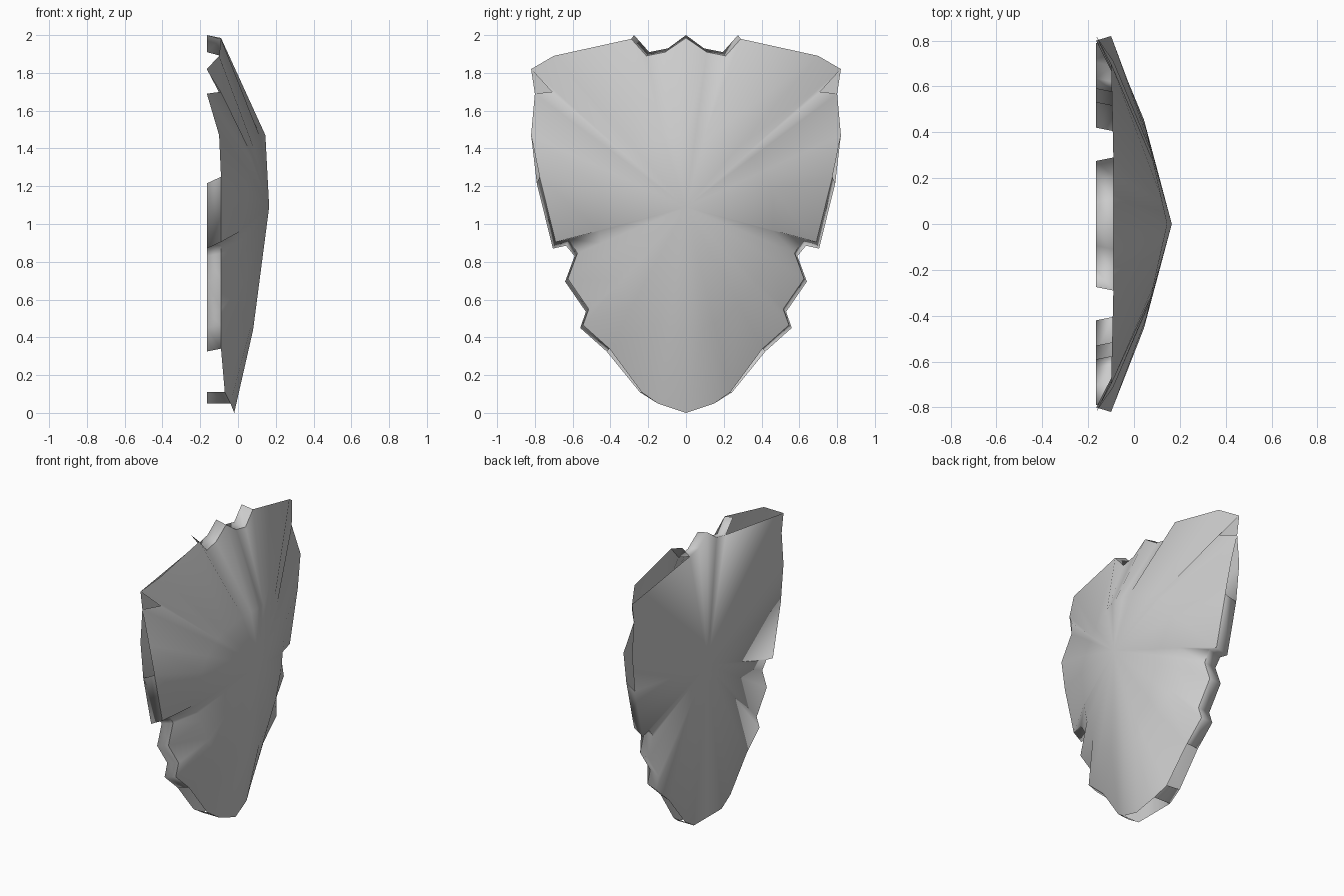
import bpy, bmesh, math

cube = bpy.data.objects.get("Cube")
if cube:
    bpy.data.objects.remove(cube, do_unlink=True)

MID_Z, BACK_X = 1.09, -0.165

grey = bpy.data.materials.new("plain grey")
grey.use_nodes = True
grey.diffuse_color = (0.6, 0.6, 0.6, 1)
grey.node_tree.nodes["Principled BSDF"].inputs["Base Color"].default_value = grey.diffuse_color

# Half of the notched rim, from top to tip: y, z, x and the wall to the next point.
# "wall" is closed, "open" is a gap, "flap" is a gap whose point the back plate skips.
RIM = [
    (0, 1.985, -.09, "wall"), (.11, 1.91, -.09, "wall"), (.21, 1.89, -.09, "wall"),
    (.29, 1.98, -.09, "flap"), (.70, 1.89, -.10, "flap"), (.82, 1.82, BACK_X, "open"),
    (.71, 1.70, -.09, "flap"), (.80, 1.69, BACK_X, "open"), (.82, 1.47, -.10, "open"),
    (.775, 1.25, -.09, "wall"), (.69, .905, -.09, "wall"), (.62, .92, -.09, "wall"),
    (.575, .845, -.09, "wall"), (.625, .71, -.09, "wall"), (.515, .55, -.09, "wall"),
    (.545, .465, -.09, "wall"), (.405, .34, -.09, "open"), (.235, .11, -.07, "wall"),
    (.15, .05, -.04, "open"), (0, 0, -.02, "open"),
]


def rim_point(y, z, x):
    return (x, y, z)


def shoulder_point(y, z, x):
    """Point on the inner ring where the dome starts to slope more steeply."""
    dz = z - MID_Z
    reach, ridge, flank = (.38, .145, .04) if dz > 0 else (.65, .08, .015)
    k = 1 / math.hypot(y / .47, dz / reach)
    side = k * y / .47
    return (flank * side + ridge * (1 - side), k * y, MID_Z + k * dz)


def plate_point(y, z, x):
    """Back edge, standing slightly outside the dome rim."""
    if z > 1.85 and y < .3:
        y, z = max(0, y - .015), z + .02
    elif .85 < z < 1.3:
        y, z = y + .015, z - .035
    elif .3 < z < .85:
        y, z = y + .015, z - .015
    elif .06 < z < .3:
        y += .01
    return (BACK_X, y, min(2, max(.05, z)))


def whole(points):
    """Close a half outline into a loop by mirroring it across y."""
    return points + [(x, -y, z) for x, y, z in points[-2:0:-1]]


def fan(loop, centre):
    return [(centre, a, b) for a, b in zip(loop, loop[1:] + loop[:1])]


def make_part(name, faces, facing):
    """Join faces into one smooth sheet that mainly faces along +x or -x."""
    bm = bmesh.new()
    for face in faces:
        bm.faces.new([bm.verts.new(p) for p in face])
    bmesh.ops.remove_doubles(bm, verts=bm.verts, dist=.0005)
    bmesh.ops.recalc_face_normals(bm, faces=bm.faces)
    if sum(f.normal.x * f.calc_area() for f in bm.faces) * facing < 0:
        bmesh.ops.reverse_faces(bm, faces=bm.faces)
    for f in bm.faces:
        f.smooth = True
    mesh = bpy.data.meshes.new(name)
    bm.to_mesh(mesh)
    bm.free()
    mesh.materials.append(grey)
    bpy.context.collection.objects.link(bpy.data.objects.new(name, mesh))


half_rim = [rim_point(*p[:3]) for p in RIM]
half_back = [plate_point(*p[:3]) for p in RIM]

# Front dome: a fan in the middle and a sloping band out to the rim
rim = whole(half_rim)
shoulder = whole([shoulder_point(*p[:3]) for p in RIM])
dome = fan(shoulder, (.165, 0, MID_Z))
for i in range(len(rim)):
    j = (i + 1) % len(rim)
    dome.append((shoulder[i], rim[i], rim[j], shoulder[j]))
make_part("front_dome", dome, 1)

# Flat back plate with the rim walls rising from it
plate = whole([b for b, p in zip(half_back, RIM) if p[3] != "flap"])
walls = []
for i, p in enumerate(RIM):
    if p[3] == "wall":
        walls.append((half_rim[i], half_rim[i + 1], half_back[i + 1], half_back[i]))
walls += [[(x, -y, z) for x, y, z in reversed(face)] for face in walls]
make_part("back_plate_and_walls", fan(plate, (BACK_X, 0, MID_Z)) + walls, -1)
